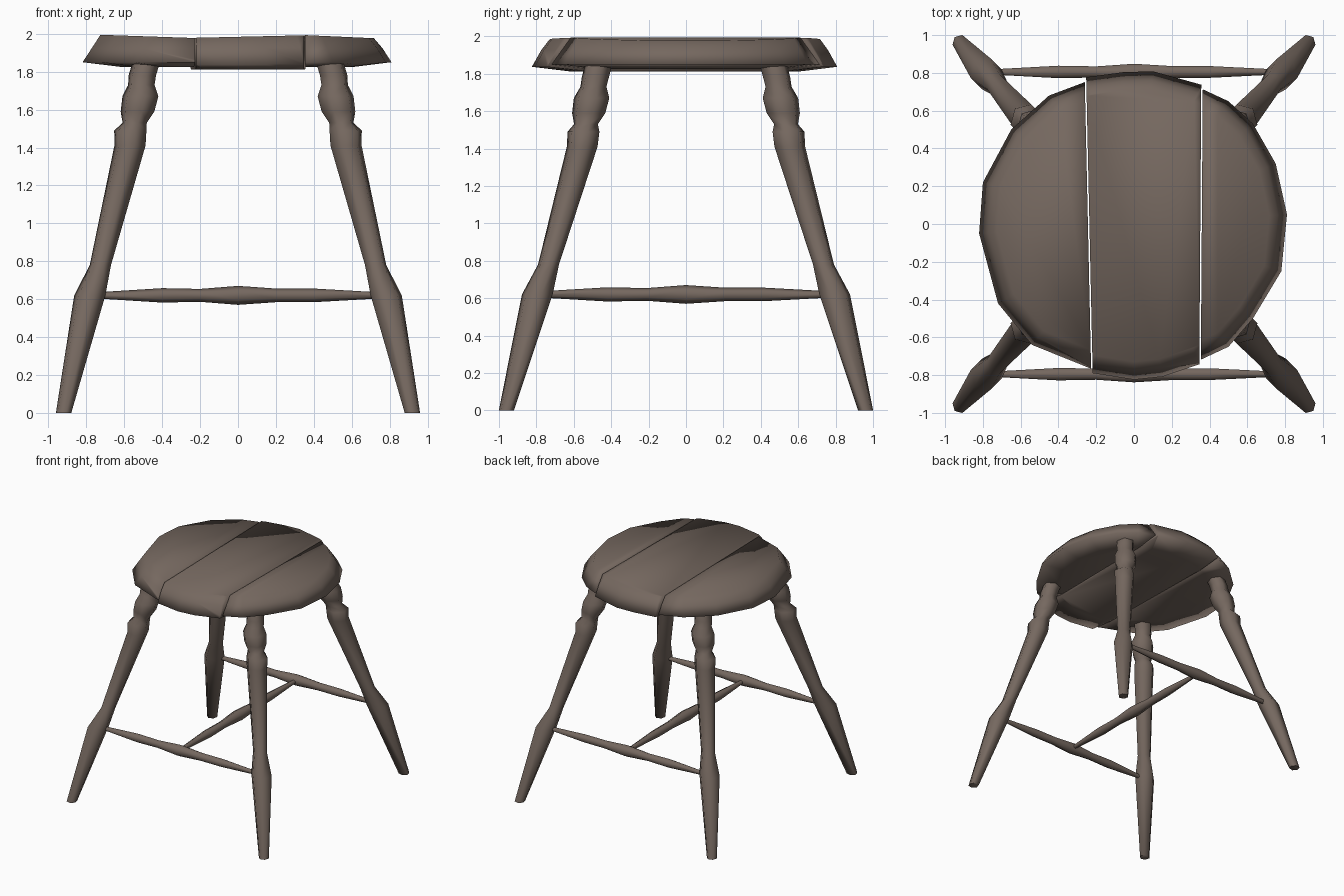
import bpy, bmesh, math
from mathutils import Vector

if "Cube" in bpy.data.objects:
    bpy.data.objects.remove(bpy.data.objects["Cube"])

wood = bpy.data.materials.new("dark brown wood")
wood.diffuse_color = (0.178, 0.138, 0.115, 1)
wood.use_nodes = True
wood.node_tree.nodes["Principled BSDF"].inputs["Base Color"].default_value = wood.diffuse_color


def finish(bm, name, angle):
    bmesh.ops.recalc_face_normals(bm, faces=bm.faces)
    me = bpy.data.meshes.new(name)
    bm.to_mesh(me)
    bm.free()
    me.materials.append(wood)
    me.shade_smooth()
    me.set_sharp_from_angle(angle=math.radians(angle))
    ob = bpy.data.objects.new(name, me)
    bpy.context.collection.objects.link(ob)
    return ob


def loft(rings):
    """Closed skin through a list of equally long point rings."""
    bm = bmesh.new()
    rows = [[bm.verts.new(p) for p in ring] for ring in rings]
    n = len(rows[0])
    for a, b in zip(rows, rows[1:]):
        for i in range(n):
            j = (i + 1) % n
            bm.faces.new((a[i], a[j], b[j], b[i]))
    bm.faces.new(rows[0])
    bm.faces.new(rows[-1])
    return bm


# Seat: one hewn disc, cut into three planks
outline = [(-.82, -.05), (-.80, .22), (-.65, .50), (-.45, .68), (-.25, .755),
           (-.06, .78), (.10, .785), (.36, .715), (.50, .65), (.63, .53),
           (.75, .32), (.81, .05), (.78, -.25), (.63, -.50), (.50, -.65),
           (.35, -.72), (.15, -.785), (0, -.80), (-.23, -.765), (-.54, -.64),
           (-.72, -.42)]
LEFT = (Vector((-.24, 0, 0)), Vector((1, .022, 0)))
RIGHT = (Vector((.355, 0, 0)), Vector((1, -.007, 0)))
GAP = .004


def plank(name, cuts, ys=1.0, drop=0.0, tilt=0.0, pivot=0.0):
    rings = [(.885, 1.985), (.94, 1.925), (1.0, 1.85 - drop), (.75, 1.825 - drop)]
    bm = loft([[(x * s, y * s * ys, z + (tilt * (x - pivot) if z > 1.95 else 0))
                for x, y in outline] for s, z in rings])
    for (co, no), side in cuts:      # side +1 keeps the part to the right
        bmesh.ops.bisect_plane(bm, geom=bm.verts[:] + bm.edges[:] + bm.faces[:],
                               plane_co=co + Vector((GAP * side, 0, 0)),
                               plane_no=no * -side, clear_outer=True)
        bmesh.ops.holes_fill(bm, edges=[e for e in bm.edges if e.is_boundary], sides=0)
    return finish(bm, name, 180)


plank("seat_left_plank", [(LEFT, -1)], tilt=-.03, pivot=-.5)
plank("seat_middle_plank", [(LEFT, 1), (RIGHT, -1)], 1.03, .013, tilt=.02, pivot=.05)
plank("seat_right_plank", [(RIGHT, 1)], tilt=-.04, pivot=.6)

# Turned, splayed legs: height, centre x, centre y, radius
LEG = [(1.88, .475, .46, .075), (1.78, .505, .485, .075), (1.73, .51, .495, .072),
       (1.67, .515, .505, .098), (1.59, .53, .52, .092), (1.53, .545, .535, .066),
       (1.49, .568, .548, .088), (1.41, .57, .555, .085), (.78, .726, .735, .058),
       (.62, .782, .795, .085), (0, .92, .96, .042)]


def circle(n, start):
    return [(math.cos(2 * math.pi * i / n + start), math.sin(2 * math.pi * i / n + start))
            for i in range(n)]


for fb, sy in (("front", -1), ("back", 1)):
    for lr, sx in (("left", -1), ("right", 1)):
        bm = loft([[(sx * (x + r * c), sy * (y + r * s), z)
                    for c, s in circle(6, math.pi / 4)] for z, x, y, r in LEG])
        finish(bm, f"{fb}_{lr}_leg", 70)

# Stretchers: position along the bar, radius
BAR = [(-.75, .016), (-.40, .038), (-.2, .034), (0, .05), (.2, .036), (.40, .036), (.75, .016)]
for name, y in (("front_stretcher", -.795), ("back_stretcher", .805)):
    finish(loft([[(t, y + r * c, .62 + r * s) for c, s in circle(6, math.pi / 6)]
                 for t, r in BAR]), name, 70)
finish(loft([[(r * c, t * 1.05, .62 + r * s) for c, s in circle(6, math.pi / 6)]
             for t, r in BAR]), "middle_stretcher", 70)
